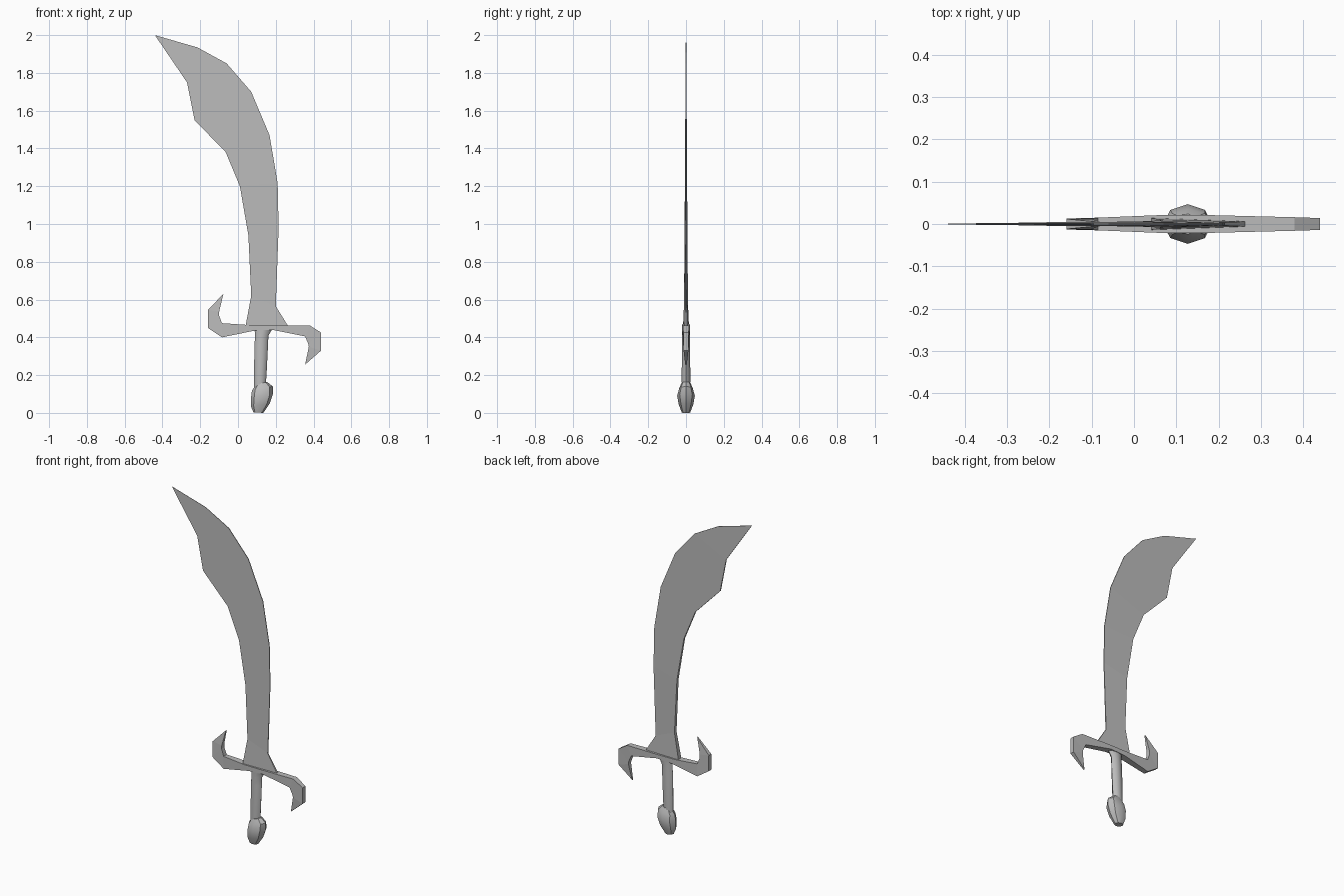
import bpy, bmesh, math

steel = bpy.data.materials.new("grey_steel")
steel.diffuse_color = (0.5, 0.5, 0.5, 1)


def finish(name, bm, smooth_angle):
    bmesh.ops.remove_doubles(bm, verts=bm.verts, dist=0.0005)
    bmesh.ops.recalc_face_normals(bm, faces=bm.faces)
    me = bpy.data.meshes.new(name)
    bm.to_mesh(me)
    bm.free()
    me.materials.append(steel)
    ob = bpy.data.objects.new(name, me)
    bpy.context.collection.objects.link(ob)
    bpy.context.view_layer.objects.active = ob
    ob.select_set(True)
    if smooth_angle:
        bpy.ops.object.shade_smooth_by_angle(angle=math.radians(smooth_angle))
    ob.select_set(False)
    return ob


def loft(name, rings, smooth_angle=0):
    """Skin a list of closed rings and cap both ends."""
    bm = bmesh.new()
    vr = [[bm.verts.new(p) for p in ring] for ring in rings]
    n = len(vr[0])
    for a, b in zip(vr, vr[1:]):
        for i in range(n):
            j = (i + 1) % n
            bm.faces.new((a[i], a[j], b[j], b[i]))
    bm.faces.new(vr[0])
    bm.faces.new(vr[-1])
    return finish(name, bm, smooth_angle)


def plate(name, rows):
    """Rows of (xa, za, half_a, xb, zb, half_b) across a flat curved plate."""
    return loft(name, [[(xa, -ta, za), (xb, -tb, zb), (xb, tb, zb), (xa, ta, za)]
                       for xa, za, ta, xb, zb, tb in rows])


def handle(name, rows, sides, smooth_angle):
    """Rows of (centre x, z at left, z at right, radius x, radius y)."""
    rings = []
    for cx, zl, zr, rx, ry in rows:
        ring = []
        for i in range(sides):
            a = 2 * math.pi * i / sides
            c = math.cos(a)
            ring.append((cx + rx * c, ry * math.sin(a), zl + (zr - zl) * (c + 1) / 2))
        rings.append(ring)
    return loft(name, rings, smooth_angle)


# Curved blade: thick inner spine, sharp outer edge
plate("blade", [
    (0.04, 0.46, 0.014, 0.265, 0.46, 0.006),
    (0.07, 0.62, 0.010, 0.20, 0.565, 0.003),
    (0.055, 0.94, 0.008, 0.215, 0.98, 0.002),
    (0.01, 1.20, 0.006, 0.21, 1.215, 0.002),
    (-0.065, 1.38, 0.005, 0.167, 1.47, 0.002),
    (-0.23, 1.55, 0.004, 0.07, 1.70, 0.002),
    (-0.27, 1.75, 0.003, -0.06, 1.85, 0.002),
    (-0.355, 1.875, 0.002, -0.215, 1.935, 0.001),
    (-0.44, 2.0, 0.001, -0.438, 1.999, 0.001),
])

# S-shaped guard, one hook up and one hook down
plate("guard", [
    (-0.077, 0.63, 0.004, -0.078, 0.627, 0.004),
    (-0.16, 0.545, 0.012, -0.10, 0.535, 0.012),
    (-0.16, 0.45, 0.013, -0.10, 0.515, 0.013),
    (-0.085, 0.40, 0.015, -0.085, 0.475, 0.015),
    (0.085, 0.435, 0.021, 0.06, 0.465, 0.021),
    (0.18, 0.44, 0.021, 0.18, 0.464, 0.021),
    (0.355, 0.405, 0.016, 0.38, 0.463, 0.016),
    (0.372, 0.365, 0.014, 0.44, 0.425, 0.014),
    (0.375, 0.35, 0.013, 0.44, 0.33, 0.013),
    (0.355, 0.255, 0.004, 0.357, 0.257, 0.004),
])

# Grip flaring where it meets the guard
handle("grip", [
    (0.115, 0.12, 0.12, 0.030, 0.022),
    (0.118, 0.20, 0.20, 0.033, 0.023),
    (0.123, 0.36, 0.36, 0.036, 0.021),
    (0.126, 0.41, 0.41, 0.035, 0.020),
    (0.135, 0.445, 0.445, 0.048, 0.020),
], 8, 50)

# Faceted pommel leaning toward the long side
handle("pommel", [
    (0.108, 0.003, 0.0, 0.026, 0.022),
    (0.118, 0.035, 0.05, 0.050, 0.038),
    (0.127, 0.08, 0.10, 0.058, 0.047),
    (0.129, 0.12, 0.14, 0.055, 0.036),
    (0.127, 0.152, 0.164, 0.027, 0.024),
], 8, 35)
